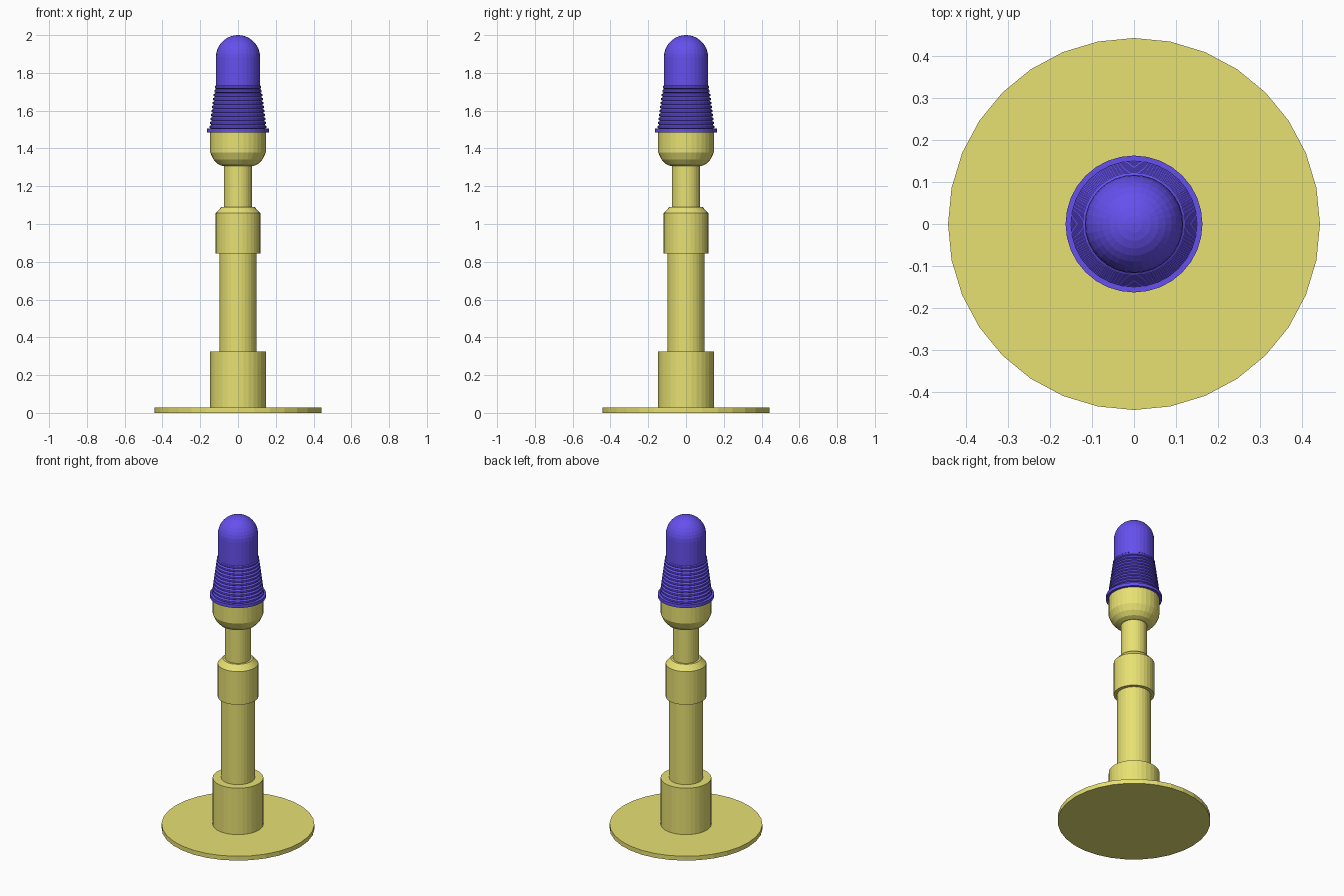
import bpy, bmesh
from math import sin, cos, pi, radians

if "Cube" in bpy.data.objects:
    bpy.data.objects.remove(bpy.data.objects["Cube"])

SIDES = 32


def material(name, rgb):
    m = bpy.data.materials.new(name)
    m.diffuse_color = (*rgb, 1)
    m.use_nodes = True
    m.node_tree.nodes["Principled BSDF"].inputs["Base Color"].default_value = m.diffuse_color
    return m


yellow = material("yellow_paint", (0.80, 0.75, 0.17))
blue = material("blue_glass", (0.13, 0.08, 0.85))


def lathe(name, profile, mat):
    """Closed solid of revolution from (radius, z) points, bottom to top."""
    bm = bmesh.new()
    rings = []
    for r, z in profile:
        rings.append([bm.verts.new((r * cos(2 * pi * i / SIDES),
                                    r * sin(2 * pi * i / SIDES), z))
                      for i in range(SIDES)])
    for a, b in zip(rings, rings[1:]):
        for i in range(SIDES):
            j = (i + 1) % SIDES
            bm.faces.new((a[i], a[j], b[j], b[i]))
    bm.faces.new(rings[0][::-1])
    bm.faces.new(rings[-1])
    bmesh.ops.remove_doubles(bm, verts=bm.verts, dist=1e-5)
    bmesh.ops.recalc_face_normals(bm, faces=bm.faces)
    mesh = bpy.data.meshes.new(name)
    bm.to_mesh(mesh)
    bm.free()
    mesh.materials.append(mat)
    obj = bpy.data.objects.new(name, mesh)
    bpy.context.collection.objects.link(obj)
    return obj


# Yellow stand
lathe("base_plate", [(0.443, 0), (0.443, 0.028)], yellow)
lathe("lower_sleeve", [(0.147, 0.028), (0.147, 0.325)], yellow)
lathe("main_pole", [(0.098, 0.325), (0.098, 0.845)], yellow)
lathe("collar", [(0.118, 0.845), (0.118, 1.057), (0.088, 1.09)], yellow)
lathe("upper_pole", [(0.075, 1.09), (0.075, 1.31)], yellow)

# Lamp holder with a rounded bottom
lathe("lamp_cup", [(0.085, 1.308), (0.108, 1.318), (0.130, 1.342),
                   (0.147, 1.378), (0.147, 1.485)], yellow)

# Blue lens: flange, tapered ribs, dome
lathe("lens_flange", [(0.163, 1.485), (0.163, 1.505)], blue)

RIBS, Z0, Z1 = 11, 1.505, 1.737
step = (Z1 - Z0) / RIBS
ribs = []
for k in range(RIBS):
    r = 0.150 - 0.027 * k / (RIBS - 1)
    z = Z0 + k * step
    ribs += [(r - 0.006, z), (r, z + 0.2 * step),
             (r, z + 0.65 * step), (r - 0.006, z + 0.85 * step)]
ribs.append((0.116, Z1))
lathe("lens_ribs", ribs, blue)

R = 0.117
dome = [(R, Z1)] + [(R * cos(radians(a)), 2 - R + R * sin(radians(a)))
                    for a in range(0, 90, 10)] + [(0.004, 2.0)]
lathe("lens_dome", dome, blue)
